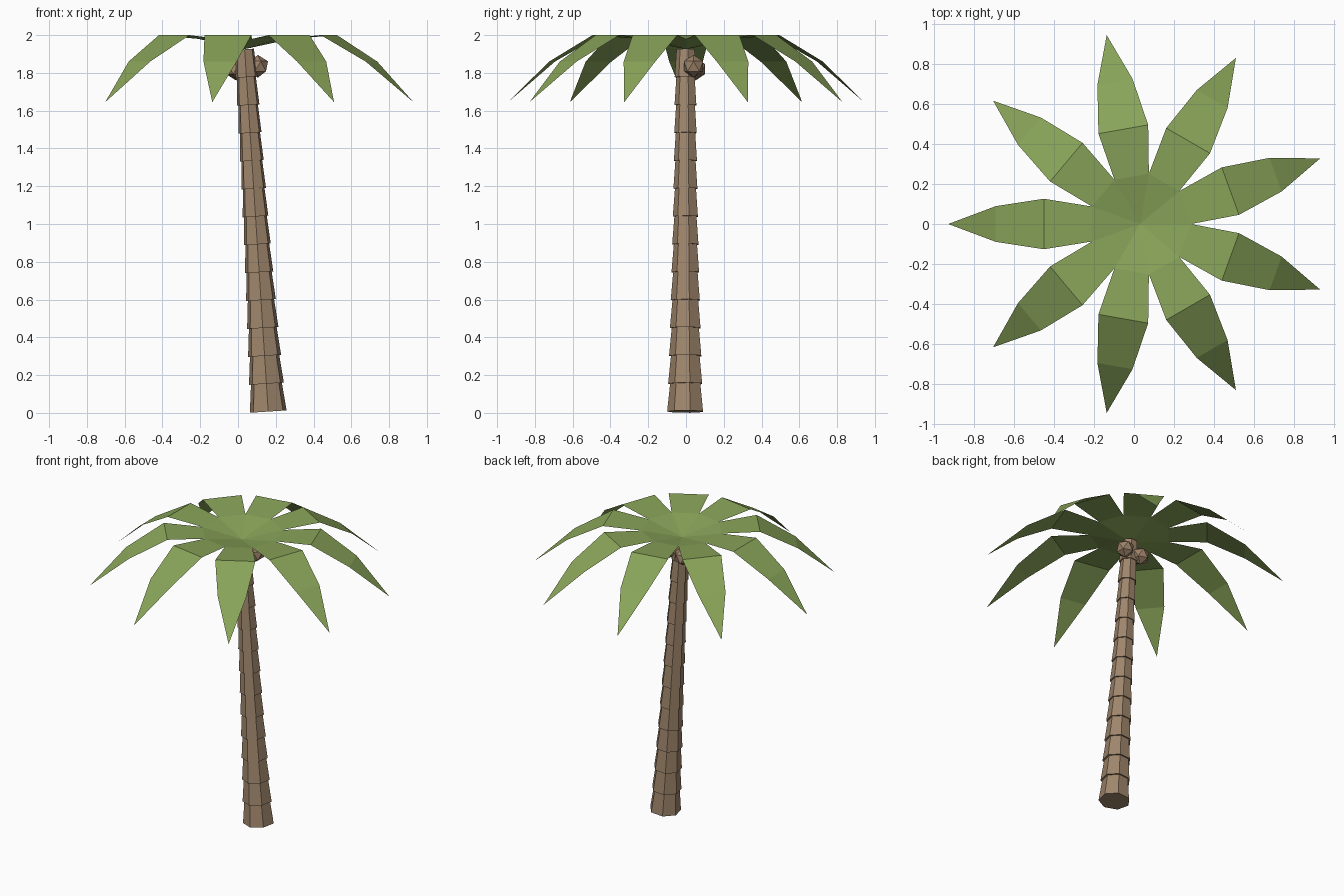
import bpy, bmesh, math
from mathutils import Vector, Matrix

if "Cube" in bpy.data.objects:
    bpy.data.objects.remove(bpy.data.objects["Cube"])


def material(name, rgb):
    m = bpy.data.materials.new(name)
    m.diffuse_color = (*rgb, 1)
    m.use_nodes = True
    m.node_tree.nodes["Principled BSDF"].inputs["Base Color"].default_value = m.diffuse_color
    return m


def finish(bm, name, mat):
    mesh = bpy.data.meshes.new(name)
    bm.to_mesh(mesh)
    bm.free()
    mesh.materials.append(mat)
    ob = bpy.data.objects.new(name, mesh)
    bpy.context.collection.objects.link(ob)
    return ob


bark = material("bark", (0.35, 0.24, 0.15))
green = material("leaf_green", (0.25, 0.37, 0.10))
shell = material("coconut_shell", (0.33, 0.22, 0.14))

# Trunk: leaning stack of seven-sided segments, each flared at its lower end
SIDES, SEGMENTS = 7, 13
base, top = Vector((0.16, 0, 0.007)), Vector((0.035, 0, 1.925))
tilt = (top - base).to_track_quat('Z', 'Y').to_matrix()
lean = Matrix.Rotation(math.atan2(top.x - base.x, top.z - base.z), 3, 'Y')
bm = bmesh.new()


def ring(t, r):
    c = base.lerp(top, t)
    angles = [-math.pi / 2 + math.tau * k / SIDES for k in range(SIDES)]
    return [bm.verts.new(c + lean @ Vector((r * math.cos(a), r * math.sin(a), 0))) for a in angles]


rings = []
for i in range(SEGMENTS):
    r = 0.06 + 0.04 * (1 - i / (SEGMENTS - 1)) ** 1.6
    rings += [ring(i / SEGMENTS, r), ring((i + 1) / SEGMENTS, r * 0.84)]
for lo, hi in zip(rings, rings[1:]):
    for k in range(SIDES):
        n = (k + 1) % SIDES
        bm.faces.new((lo[k], lo[n], hi[n], hi[k]))
bm.faces.new(rings[0][::-1])
bm.faces.new(rings[-1])
finish(bm, "trunk", bark)

# Crown: shallow bowl in the middle with nine flat drooping fronds
LEAVES, CX = 9, 0.03
rows = [(0.48, 0.126, 2.0), (0.72, 0.089, 1.86)]  # distance, half width, height
bm = bmesh.new()
centre = bm.verts.new((CX, 0, 1.925))


def leaf_point(angle, out, side, z):
    c, s = math.cos(angle), math.sin(angle)
    return bm.verts.new((CX + out * c - side * s, out * s + side * c, z))


step = math.tau / LEAVES
notches = [leaf_point(math.pi + (k - 0.5) * step, 0.255, 0, 1.98) for k in range(LEAVES)]
for k in range(LEAVES):
    a = math.pi + k * step
    right, left = notches[k], notches[(k + 1) % LEAVES]
    bm.faces.new((centre, right, left))
    for out, half, z in rows:
        r2, l2 = leaf_point(a, out, -half, z), leaf_point(a, out, half, z)
        bm.faces.new((right, r2, l2, left))
        right, left = r2, l2
    bm.faces.new((right, leaf_point(a, 0.957, 0, 1.645), left))
finish(bm, "fronds", green)

# Coconuts: two faceted balls tucked under the crown
for name, pos in (("coconut_right", (0.105, 0.04, 1.835)), ("coconut_left", (-0.01, 0.05, 1.82))):
    bm = bmesh.new()
    bmesh.ops.create_icosphere(bm, subdivisions=1, radius=0.06, matrix=Matrix.Translation(pos))
    finish(bm, name, shell)
